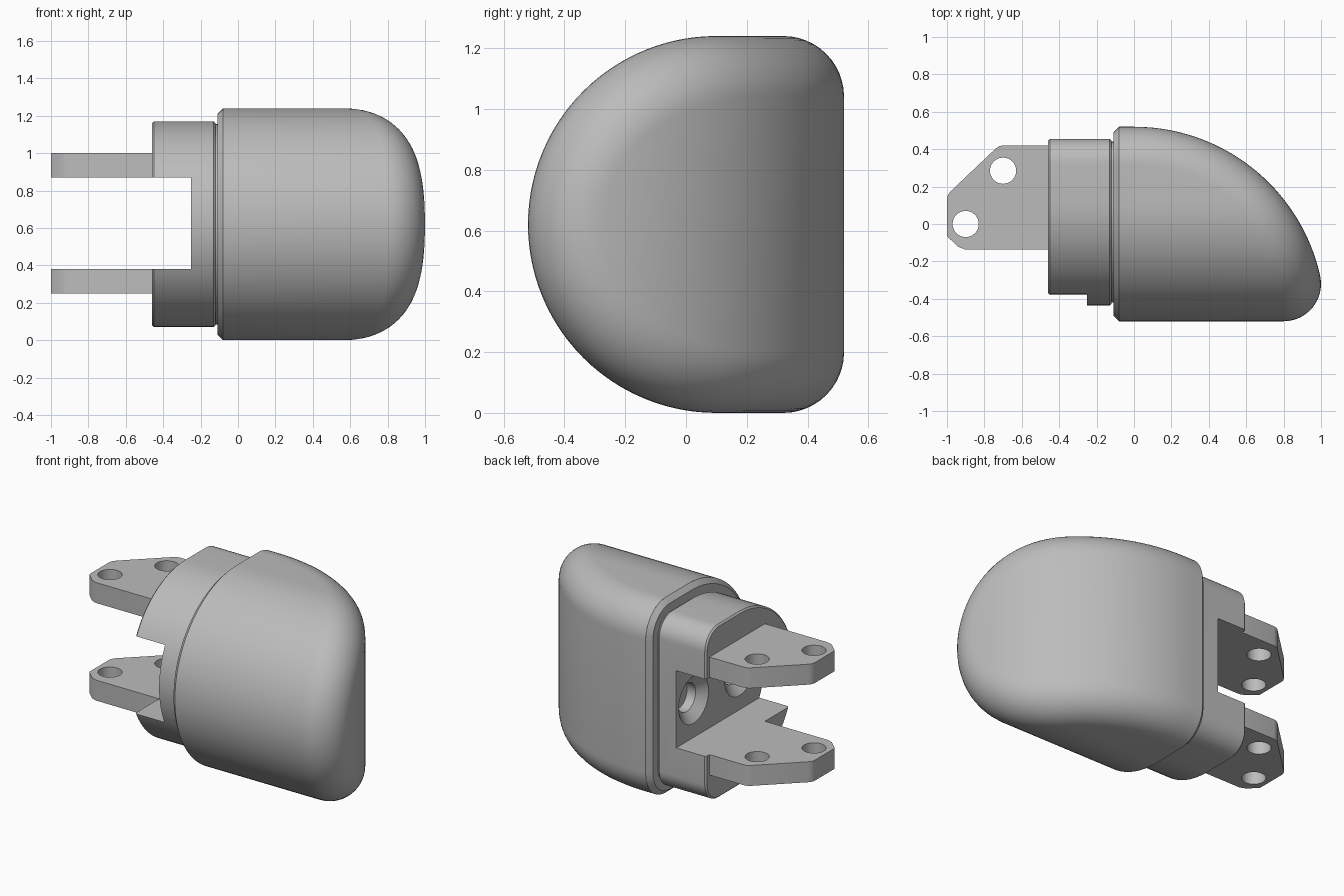
import bpy, bmesh
from math import sin, cos, pi, acos, sqrt
from mathutils import Vector

cube = bpy.data.objects.get("Cube")
if cube:
    bpy.data.objects.remove(cube, do_unlink=True)

grey = bpy.data.materials.new("light_grey")
grey.use_nodes = True
tone = (0.5, 0.5, 0.5, 1)
grey.diffuse_color = tone
grey.node_tree.nodes["Principled BSDF"].inputs["Base Color"].default_value = tone

MID = 0.62          # height of the centre line


def loft(name, rings, cap=True, closed=True):
    """Skin a list of equal point rings into an object."""
    bm = bmesh.new()
    rows = [[bm.verts.new(p) for p in ring] for ring in rings]
    n = len(rows[0])
    for a, b in zip(rows, rows[1:]):
        for i in range(n if closed else n - 1):
            j = (i + 1) % n
            bm.faces.new((a[i], a[j], b[j], b[i]))
    if cap:
        bm.faces.new(rows[0])
        bm.faces.new(rows[-1])
    bmesh.ops.remove_doubles(bm, verts=bm.verts, dist=0.0004)
    bmesh.ops.recalc_face_normals(bm, faces=bm.faces)
    mesh = bpy.data.meshes.new(name)
    bm.to_mesh(mesh)
    bm.free()
    mesh.materials.append(grey)
    obj = bpy.data.objects.new(name, mesh)
    bpy.context.collection.objects.link(obj)
    return obj


def activate(obj):
    bpy.ops.object.select_all(action='DESELECT')
    obj.select_set(True)
    bpy.context.view_layer.objects.active = obj


def cut(obj, cutter):
    cutter.hide_render = True
    mod = obj.modifiers.new("cut", 'BOOLEAN')
    mod.operation = 'DIFFERENCE'
    mod.solver = 'EXACT'
    mod.object = cutter
    activate(obj)
    bpy.ops.object.modifier_apply(modifier=mod.name)
    bpy.data.objects.remove(cutter, do_unlink=True)


def smooth(obj):
    activate(obj)
    bpy.ops.object.shade_smooth_by_angle(angle=pi / 6)


def arc(cy, cz, r, start, end, n):
    return [(cy + r * cos(start + (end - start) * i / n),
             cz + r * sin(start + (end - start) * i / n)) for i in range(n + 1)]


def d_ring(x, radius, centre, back, corner):
    """D section: round front, flat back with rounded corners."""
    yc, zc = back - corner, radius - corner
    pts = arc(yc, zc, corner, 0, pi / 2, 10)
    pts += arc(centre, 0, radius, pi / 2, 3 * pi / 2, 48)
    pts += arc(yc, -zc, corner, 3 * pi / 2, 2 * pi, 10)
    return [(x, y, MID + z) for y, z in pts]


def circle(n, r):
    return [(r * cos(2 * pi * i / n), r * sin(2 * pi * i / n)) for i in range(n)]


# Fingertip shell: a ball of radius BALL rolls along the rim of a smaller core
BALL, CORE, CY, SWEEP, X0 = 0.2, 0.42, 0.1, 0.82, -0.08
path = [(X0, 0.32, Vector((0, 1, 0)))]
a_flat = acos((CY + 0.5) / SWEEP)
angles = [a_flat * i / 16 for i in range(17)]
angles += [acos((CY - CORE * sin(pi / 2 * i / 28) + 0.5) / SWEEP) for i in range(1, 29)]
for a in angles:
    path.append((SWEEP * sin(a), SWEEP * cos(a) - 0.5, Vector((sin(a), cos(a), 0))))

rings = []
for px, py, n_back in path:
    drop = min(0, py - CY)
    w = sqrt(max(0, CORE ** 2 - drop ** 2))
    n_side = Vector((0, drop, w)).normalized()
    edge = Vector((px, py, w))
    half = [edge + BALL * n_side]
    half[0].x = X0
    half += [edge + BALL * n_side.slerp(n_back, i / 12) for i in range(13)]
    ring = half + [Vector((p.x, p.y, -p.z)) for p in reversed(half)]
    rings.append([p + Vector((0, 0, MID)) for p in ring])
smooth(loft("fingertip_shell", rings, cap=False, closed=False))

# Chamfered rim and the thin groove behind it
smooth(loft("shell_rim", [d_ring(X0, 0.62, CY, 0.52, 0.2),
                          d_ring(-0.11, 0.59, CY, 0.49, 0.17)]))
smooth(loft("groove", [d_ring(-0.105, 0.535, 0.115, 0.44, 0.12),
                       d_ring(-0.13, 0.535, 0.115, 0.44, 0.12)]))

# Neck with chamfered ends
neck = loft("neck", [d_ring(x, 0.55 - c, 0.115, 0.455 - c, 0.13 - c)
                     for x, c in ((-0.12, 0.01), (-0.13, 0), (-0.45, 0), (-0.46, 0.01))])

# Open slot and countersunk screw holes
slot = [(-0.8, 0.38), (0.8, 0.38), (0.8, 0.87), (-0.8, 0.87)]
cut(neck, loft("slot_cutter", [[(x, y, z) for y, z in slot] for x in (-0.6, -0.25)]))
for hole_y in (0.28, -0.18):
    steps = ((-0.27, 0.15), (-0.25, 0.15), (-0.2, 0.09), (-0.14, 0.09))
    cut(neck, loft("screw_cutter", [[(x, hole_y + y, MID + z) for y, z in circle(32, r)]
                                    for x, r in steps]))
smooth(neck)

# Pair of hinge arms with two pin holes each
outline = [(-0.458, 0.42), (-0.70, 0.42), (-0.72, 0.416), (-0.738, 0.405),
           (-0.98, 0.175), (-0.995, 0.155), (-1, 0.135), (-1, -0.065),
           (-0.94, -0.122), (-0.905, -0.135), (-0.458, -0.135)]
for name, low in (("lower_arm", 0.25), ("upper_arm", 0.87)):
    high = low + 0.13
    arm = loft(name, [[(x, y, z) for x, y in outline] for z in (low, high)])
    for hx, hy in ((-0.7, 0.285), (-0.9, 0)):
        cut(arm, loft("pin_cutter", [[(hx + x, hy + y, z) for x, y in circle(32, 0.07)]
                                     for z in (low - 0.05, high + 0.05)]))
    smooth(arm)
